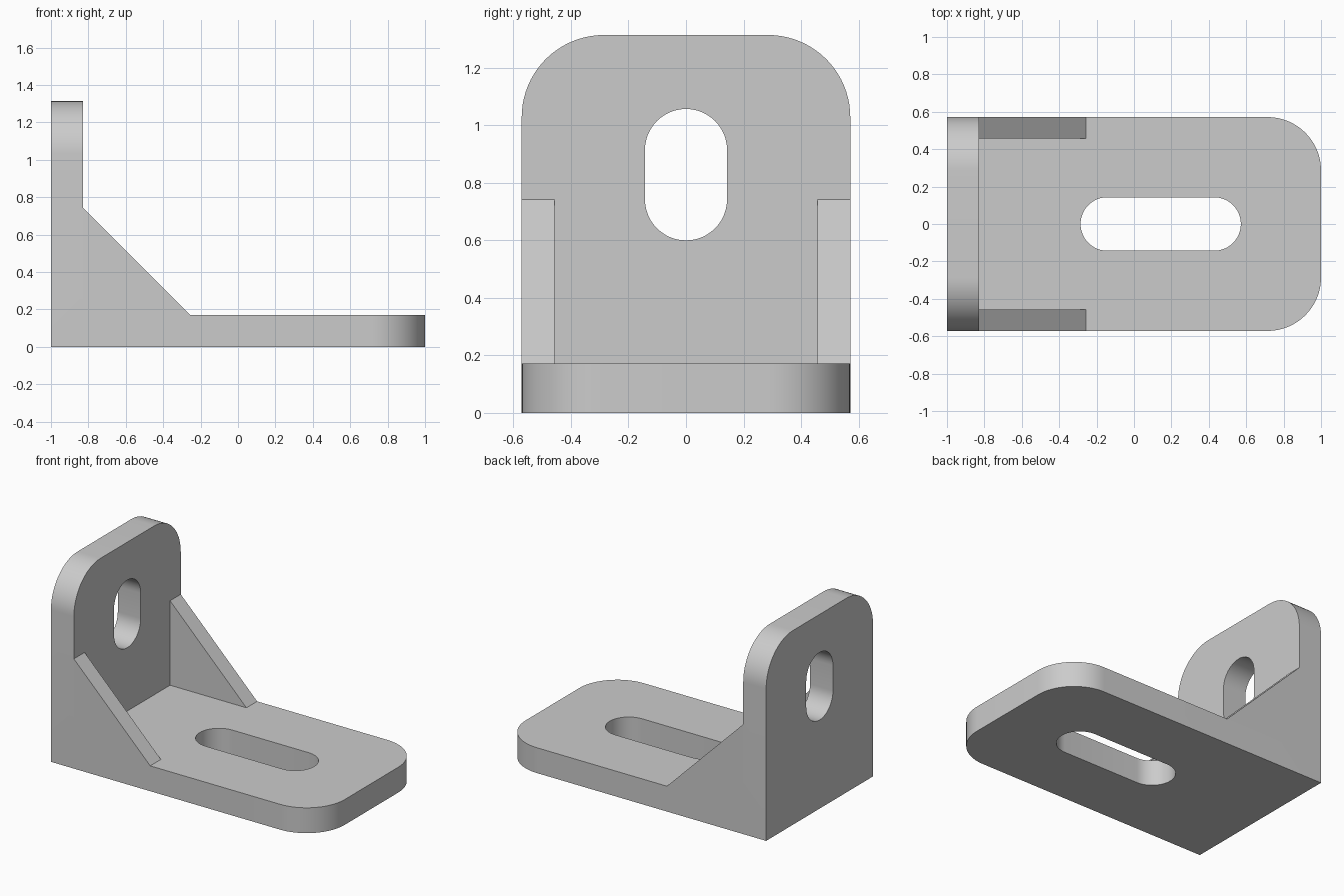
import bpy, bmesh, math
from mathutils import Vector

if "Cube" in bpy.data.objects:
    bpy.data.objects.remove(bpy.data.objects["Cube"], do_unlink=True)

U = 2 / 35                       # one design unit; the base is 35 units long
LEFT, HALF_W, TOP = -1.0, 10 * U, 23 * U
THICK, CORNER, SLOT_R = 3 * U, 5 * U, 2.5 * U
GUSSET, GUSSET_T = 10 * U, 2 * U
INNER = LEFT + THICK             # inner face of the upright

grey = bpy.data.materials.new("light_grey")
grey.use_nodes = True
grey.diffuse_color = (0.6, 0.6, 0.6, 1)
grey.node_tree.nodes["Principled BSDF"].inputs["Base Color"].default_value = (0.6, 0.6, 0.6, 1)


def prism(name, points, sweep, edge_test=None):
    """Extrude a closed outline; optionally round the edges chosen by a test."""
    bm = bmesh.new()
    face = bm.faces.new([bm.verts.new(p) for p in points])
    out = bmesh.ops.extrude_face_region(bm, geom=[face], use_keep_orig=True)
    moved = [g for g in out["geom"] if isinstance(g, bmesh.types.BMVert)]
    bmesh.ops.translate(bm, verts=moved, vec=sweep)
    bmesh.ops.recalc_face_normals(bm, faces=bm.faces)
    if edge_test:
        chosen = [e for e in bm.edges if edge_test(*(v.co for v in e.verts))]
        bmesh.ops.bevel(bm, geom=chosen, offset=CORNER, offset_type='OFFSET',
                        segments=20, profile=0.5, affect='EDGES')
    mesh = bpy.data.meshes.new(name)
    bm.to_mesh(mesh)
    bm.free()
    mesh.materials.append(grey)
    obj = bpy.data.objects.new(name, mesh)
    bpy.context.collection.objects.link(obj)
    return obj


def slot_outline(start, end, side):
    """Stadium outline running from one arc centre to the other."""
    along = (end - start).normalized()
    points = []
    for centre, turn in ((end, -0.5), (start, 0.5)):
        for i in range(25):
            a = math.pi * (turn + i / 24)
            points.append(centre + SLOT_R * (along * math.cos(a) + side * math.sin(a)))
    return points


def is_free_corner(a, b):
    d = b - a
    base_end = min(a.x, b.x) > 0.99 and abs(d.z) > 0.1
    upright_top = min(a.z, b.z) > TOP - 0.01 and abs(d.x) > 0.1
    return base_end or upright_top


# L-shaped body with rounded free corners
section = [(LEFT, 0), (1, 0), (1, THICK), (INNER, THICK), (INNER, TOP), (LEFT, TOP)]
body = prism("angle_plate", [(x, -HALF_W, z) for x, z in section],
             Vector((0, 2 * HALF_W, 0)), is_free_corner)

# Slots through the base and the upright
Y = Vector((0, 1, 0))
low = -0.1
base_slot = slot_outline(Vector((-2.5 * U, 0, low)), Vector((7.5 * U, 0, low)), Y)
wall_slot = slot_outline(Vector((LEFT + low, 0, 13 * U)), Vector((LEFT + low, 0, 16 * U)), Y)
cutters = [prism("base_slot_cutter", base_slot, Vector((0, 0, 0.4))),
           prism("upright_slot_cutter", wall_slot, Vector((0.4, 0, 0)))]

bpy.context.view_layer.objects.active = body
for cutter in cutters:
    cutter.hide_render = True
    mod = body.modifiers.new("slot", 'BOOLEAN')
    mod.operation, mod.solver, mod.object = 'DIFFERENCE', 'EXACT', cutter
    bpy.ops.object.modifier_apply(modifier=mod.name)
for cutter in cutters:
    bpy.data.objects.remove(cutter, do_unlink=True)

bpy.ops.object.select_all(action='DESELECT')
body.select_set(True)
bpy.ops.object.shade_smooth_by_angle(angle=math.radians(30))

# Triangular gussets, flush with both sides
triangle = [(INNER, THICK), (INNER + GUSSET, THICK), (INNER, THICK + GUSSET)]
for name, sign in (("left_gusset", 1), ("right_gusset", -1)):
    prism(name, [(x, sign * HALF_W, z) for x, z in triangle],
          Vector((0, -sign * GUSSET_T, 0)))
